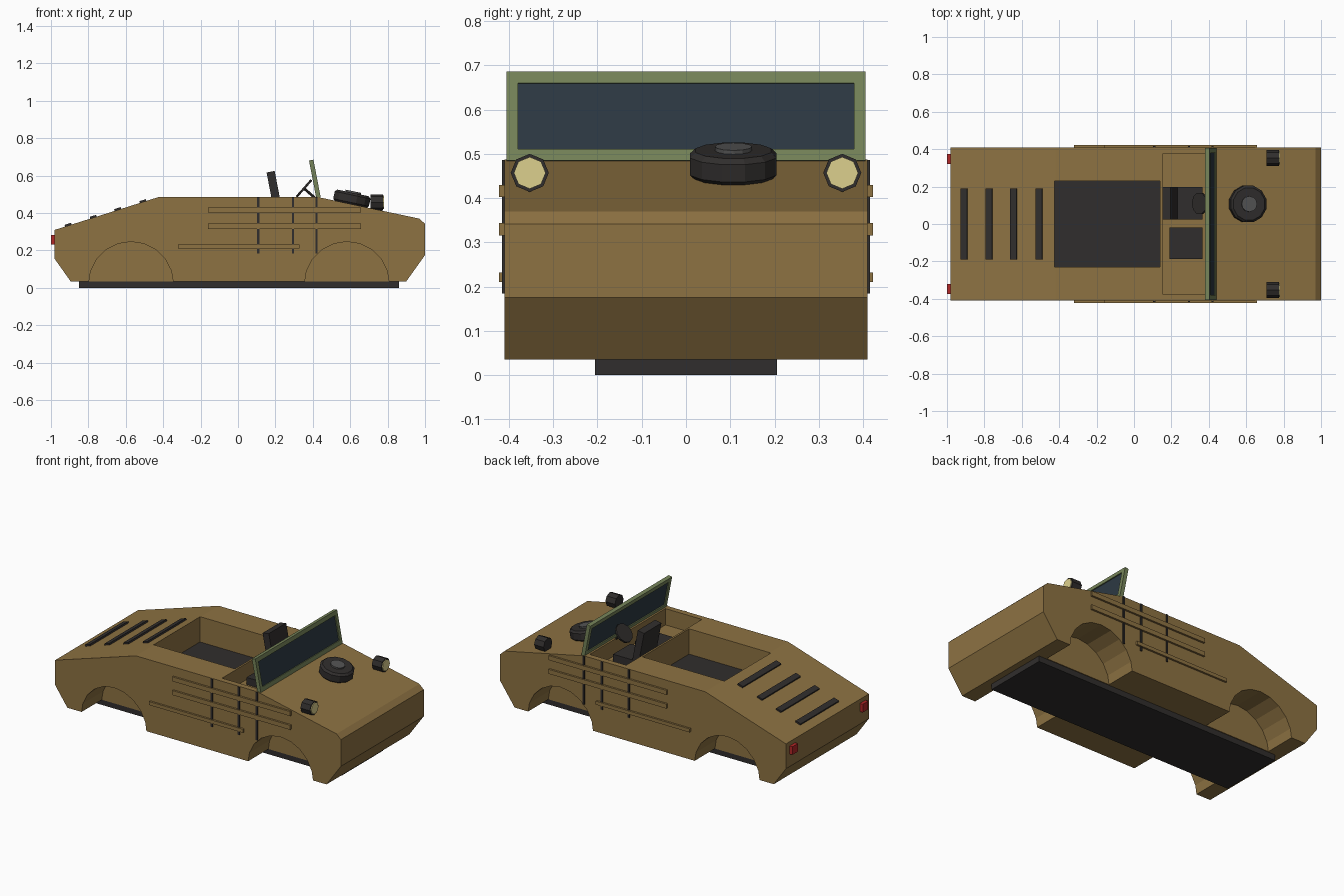
import bpy, bmesh, math
from mathutils import Matrix, Vector

if "Cube" in bpy.data.objects:
    bpy.data.objects.remove(bpy.data.objects["Cube"])


def mat(name, r, g, b):
    m = bpy.data.materials.new(name)
    m.diffuse_color = (r, g, b, 1)
    m.use_nodes = True
    m.node_tree.nodes["Principled BSDF"].inputs["Base Color"].default_value = m.diffuse_color
    return m


TAN = mat("tan_paint", 0.27, 0.17, 0.055)
DARK = mat("dark_rubber", 0.03, 0.027, 0.026)
GREY = mat("hub_grey", 0.09, 0.09, 0.09)
GREEN = mat("green_frame", 0.18, 0.23, 0.10)
GLASS = mat("dark_glass", 0.025, 0.04, 0.055)
LENS = mat("lens_yellow", 0.72, 0.63, 0.27)
RED = mat("lamp_red", 0.45, 0.02, 0.02)


def finish(name, bm, material):
    bmesh.ops.recalc_face_normals(bm, faces=bm.faces)
    me = bpy.data.meshes.new(name)
    bm.to_mesh(me)
    bm.free()
    ob = bpy.data.objects.new(name, me)
    bpy.context.collection.objects.link(ob)
    if material:
        me.materials.append(material)
    return ob


def box(name, lo, hi, material=None, tilt=0.0):
    """Box between two corners, tilted about y through its centre."""
    lo, hi = Vector(lo), Vector(hi)
    bm = bmesh.new()
    bmesh.ops.create_cube(bm, size=1, matrix=Matrix.Diagonal((*(hi - lo), 1)))
    ob = finish(name, bm, material)
    ob.location = (lo + hi) / 2
    ob.rotation_euler = (0, tilt, 0)
    return ob


def cyl(name, centre, axis, r, depth, sides, material=None, spin=0.0, bevel=0.0):
    bm = bmesh.new()
    bmesh.ops.create_cone(bm, cap_ends=True, segments=sides, radius1=r, radius2=r,
                          depth=depth, matrix=Matrix.Rotation(spin, 4, 'Z'))
    if bevel:
        rim = [e for e in bm.edges if abs(e.verts[0].co.z - e.verts[1].co.z) < 1e-5]
        bmesh.ops.bevel(bm, geom=rim, offset=bevel, segments=1, affect='EDGES')
    ob = finish(name, bm, material)
    ob.location = centre
    ob.rotation_euler = Vector(axis).to_track_quat('Z', 'Y').to_euler()
    return ob


def extrude(name, profile, half, material):
    """Extrude an (x, z) outline across the width."""
    bm = bmesh.new()
    f = bm.faces.new([bm.verts.new((x, -half, z)) for x, z in profile])
    g = bmesh.ops.extrude_face_region(bm, geom=[f])
    bmesh.ops.translate(bm, vec=(0, 2 * half, 0),
                        verts=[v for v in g['geom'] if isinstance(v, bmesh.types.BMVert)])
    return finish(name, bm, material)


# hull
hull = extrude("hull", [(-0.895, 0.035), (-0.98, 0.155), (-0.98, 0.31), (-0.42, 0.487),
                        (0.42, 0.487), (0.97, 0.37), (1.0, 0.342), (1.0, 0.175),
                        (0.90, 0.035)], 0.41, TAN)

# wheel wells, cargo bay and seat recess are cut out of the hull
cutters = [box("bay_cutter", (-0.425, -0.23, 0.325), (0.14, 0.23, 0.6)),
           box("recess_cutter", (0.152, -0.375, 0.385), (0.405, 0.375, 0.6))]
for s in (-1, 1):
    for x in (-0.572, 0.582):
        cutters.append(cyl("well_cutter", (x, s * 0.36, 0.02), (0, 1, 0), 0.227, 0.3, 20))
for c in cutters:
    c.hide_render = True
    c.hide_set(True)
    m = hull.modifiers.new(c.name, 'BOOLEAN')
    m.operation, m.solver, m.object = 'DIFFERENCE', 'EXACT', c

# belly plate and cargo floor
box("belly_plate", (-0.85, -0.205, 0), (0.86, 0.205, 0.037), DARK)
box("cargo_floor", (-0.424, -0.229, 0.322), (0.139, 0.229, 0.329), DARK)

# side rails, straps, lamps
for s, side in ((-1, "right"), (1, "left")):
    def slab(name, x0, x1, y1, z0, z1, m):
        box(f"{side}_{name}", (x0, min(s * 0.40, s * y1), z0),
            (x1, max(s * 0.40, s * y1), z1), m)
    slab("upper_rail", -0.16, 0.657, 0.422, 0.402, 0.43, TAN)
    slab("middle_rail", -0.16, 0.657, 0.422, 0.316, 0.344, TAN)
    slab("lower_rail", -0.32, 0.33, 0.422, 0.21, 0.232, TAN)
    for x in (0.108, 0.294, 0.42):
        slab("strap", x - 0.006, x + 0.006, 0.416, 0.185, 0.486, DARK)
    y = s * 0.353
    cyl(side + "_headlamp", (0.742, y, 0.457), (1, 0, 0), 0.043, 0.065, 8, DARK)
    cyl(side + "_headlamp_lens", (0.772, y, 0.457), (1, 0, 0), 0.036, 0.016, 8, LENS)
    y = s * 0.348
    box(side + "_tail_lamp", (-1.0, y - 0.027, 0.233), (-0.975, y + 0.027, 0.284), RED)

# engine louvres on the rear slope
for x in (-0.907, -0.773, -0.642, -0.507):
    z = 0.31 + (x + 0.98) * 0.316
    box("louvre", (x - 0.018, -0.19, z - 0.01), (x + 0.018, 0.19, z + 0.01), DARK,
        -math.atan(0.316))

# windscreen: four frame bars and a pane leaning back
TILT = -0.19
bottom = Vector((0.43, 0, 0.483))
parts = [("bottom_bar", -0.405, 0.405, 0, 0.026, 0.024, GREEN),
         ("top_bar", -0.405, 0.405, 0.178, 0.204, 0.024, GREEN),
         ("left_bar", 0.38, 0.405, 0.026, 0.178, 0.024, GREEN),
         ("right_bar", -0.405, -0.38, 0.026, 0.178, 0.024, GREEN),
         ("pane", -0.38, 0.38, 0.026, 0.178, 0.012, GLASS)]
for name, y0, y1, h0, h1, t, m in parts:
    c = bottom + Matrix.Rotation(TILT, 3, 'Y') @ Vector((0, 0, (h0 + h1) / 2))
    d = (h1 - h0) / 2
    box("windscreen_" + name, (c.x - t / 2, y0, c.z - d), (c.x + t / 2, y1, c.z + d), m, TILT)

# seats
box("driver_cushion", (0.19, 0.025, 0.38), (0.367, 0.197, 0.43), DARK)
box("driver_backrest", (0.173, 0.025, 0.405), (0.217, 0.197, 0.623), DARK, -0.19)
box("passenger_cushion", (0.19, -0.187, 0.38), (0.367, -0.02, 0.43), DARK)

# steering wheel and column
axis = Vector((-0.75, 0, 0.66))
wheel = Vector((0.353, 0.11, 0.532))
cyl("steering_wheel", wheel, axis, 0.06, 0.012, 10, DARK)
cyl("steering_column", wheel - axis * 0.055, axis, 0.007, 0.11, 8, DARK)

# spare wheel lying on the bonnet
up = Vector((0.208, 0, 0.978))
base = Vector((0.602, 0.107, 0.445))
cyl("spare_tyre", base + up * 0.032, up, 0.101, 0.064, 12, DARK, math.pi / 12, 0.012)
cyl("spare_hub", base + up * 0.038, up, 0.042, 0.07, 12, GREY)
